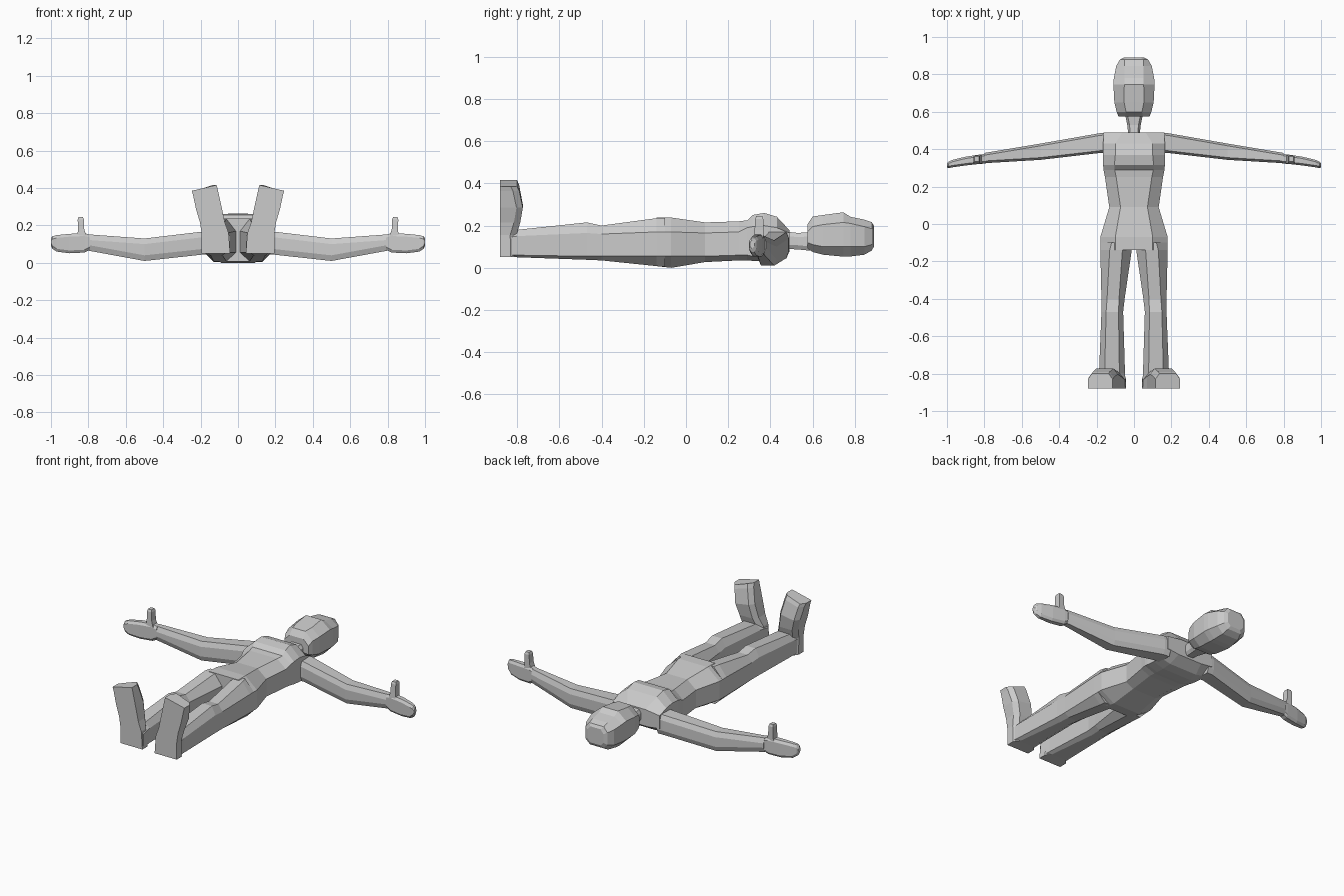
import bpy, bmesh

grey = bpy.data.materials.new("light grey")
grey.diffuse_color = (0.6, 0.6, 0.6, 1)


def loft(name, rings, mirror=False):
    """Skin a list of rings (lists of 3D points) and cap both ends."""
    bm = bmesh.new()
    loops = [[bm.verts.new(p) for p in r] for r in rings]
    n = len(loops[0])
    for a, b in zip(loops, loops[1:]):
        for i in range(n):
            j = (i + 1) % n
            bm.faces.new((a[i], a[j], b[j], b[i]))
    bm.faces.new(loops[0])
    bm.faces.new(loops[-1])
    bmesh.ops.recalc_face_normals(bm, faces=bm.faces)
    me = bpy.data.meshes.new(name)
    bm.to_mesh(me)
    bm.free()
    me.materials.append(grey)
    ob = bpy.data.objects.new(name, me)
    bpy.context.collection.objects.link(ob)
    if mirror:
        ob.modifiers.new("Mirror", 'MIRROR')
    return ob


def section(a0, a1, b0, b1, ib, it, lo, hi):
    """Eight-sided section: bottom inset ib, top inset it, sides from lo to hi."""
    return [(a0 + ib, b0), (a1 - ib, b0), (a1, lo), (a1, hi),
            (a1 - it, b1), (a0 + it, b1), (a0, hi), (a0, lo)]


def along_y(y, sec):
    return [(x, y, z) for x, z in sec]


def along_x(x, sec):
    return [(x, y, z) for y, z in sec]


# torso: y, half width, z bottom, z top, bottom inset, top inset, side low, side high
torso = [(-.14, .18, .008, .238, .08, .08, .055, .17),
         (-.07, .18, .0, .238, .09, .08, .055, .17),
         (.09, .132, .027, .215, .05, .06, .055, .165),
         (.25, .155, .035, .22, .06, .06, .06, .17),
         (.29, .163, .035, .225, .07, .06, .06, .19),
         (.315, .165, .033, .25, .07, .06, .055, .195),
         (.37, .165, .03, .26, .07, .065, .05, .2),
         (.43, .165, .035, .242, .07, .065, .05, .19),
         (.49, .162, .075, .178, .08, .1, .085, .165)]
loft("torso", [along_y(y, section(-w, w, *s)) for y, w, *s in torso])

# neck
neck = [(.47, .03, .09, .172), (.53, .036, .087, .165), (.60, .05, .08, .17)]
loft("neck", [along_y(y, section(-w, w, b, t, .012, .012, b + .02, t - .02))
              for y, w, b, t in neck])

# head, lying face up, with brow and nose ridge
head = [(.575, .083, .092, .205, .035, .035, .12, .17),
        (.60, .093, .075, .243, .04, .05, .11, .195),
        (.65, .105, .062, .25, .045, .052, .1, .205),
        (.745, .11, .053, .263, .045, .058, .1, .215),
        (.78, .108, .054, .241, .045, .056, .1, .21),
        (.845, .095, .062, .228, .04, .045, .1, .195),
        (.88, .075, .082, .216, .03, .025, .11, .185),
        (.89, .055, .1, .2, .02, .02, .12, .175)]
loft("head", [along_y(y, section(-w, w, *s)) for y, w, *s in head])

# legs: y, inner x, outer x, then section values
leg = [(-.10, .0, .18, .005, .235, .05, .06, .055, .17),
       (-.14, .012, .18, .008, .235, .05, .05, .055, .17),
       (-.40, .05, .174, .035, .2, .03, .03, .055, .16),
       (-.47, .058, .174, .038, .215, .03, .025, .055, .165),
       (-.80, .048, .187, .05, .18, .02, .03, .06, .15),
       (-.87, .042, .192, .05, .17, .015, .03, .06, .14)]
loft("leg", [along_y(y, section(a, b, *s)) for y, a, b, *s in leg], True)

# feet, toes pointing up and outward: (inner x, z), (outer x, z), instep y
foot = [((.042, .05), (.194, .05), -.80), ((.05, .16), (.194, .155), -.803),
        ((.07, .215), (.203, .215), -.785), ((.088, .3), (.224, .285), -.773),
        ((.108, .39), (.241, .365), -.79), ((.114, .416), (.247, .385), -.80)]
rings = []
for (xi, zi), (xo, zo), y in foot:
    rings.append([(xi, -.88, zi), (xo, -.88, zo), (xo, y - .03, zo),
                  (xo - .022, y, zo), (xi + .022, y, zi), (xi, y - .03, zi)])
loft("foot", rings, True)

# arms: x, y range, z range
arm = [(.14, .38, .488, .045, .172), (.18, .38, .486, .045, .168),
       (.50, .343, .43, .01, .13), (.80, .325, .38, .065, .152)]
loft("arm", [along_x(x, section(y0, y1, z0, z1, .012, .012, z0 + .03, z1 - .03))
             for x, y0, y1, z0, z1 in arm], True)

# hands, flat and on edge
hand = [(.79, .325, .375, .07, .15), (.82, .322, .372, .055, .158),
        (.90, .313, .36, .051, .155), (.97, .303, .343, .06, .148),
        (.992, .299, .333, .075, .142), (1.0, .302, .325, .09, .132)]
loft("hand", [along_x(x, section(y0, y1, z0, z1, .01, .01, z0 + .015, z1 - .015))
              for x, y0, y1, z0, z1 in hand], True)

# thumbs
thumb = [(.14, .81, .858, .322, .366), (.18, .822, .856, .325, .366),
         (.232, .824, .857, .328, .366), (.245, .829, .853, .333, .361)]
loft("thumb", [[(a, c, z), (b, c, z), (b, d, z), (a, d, z)]
               for z, a, b, c, d in thumb], True)
